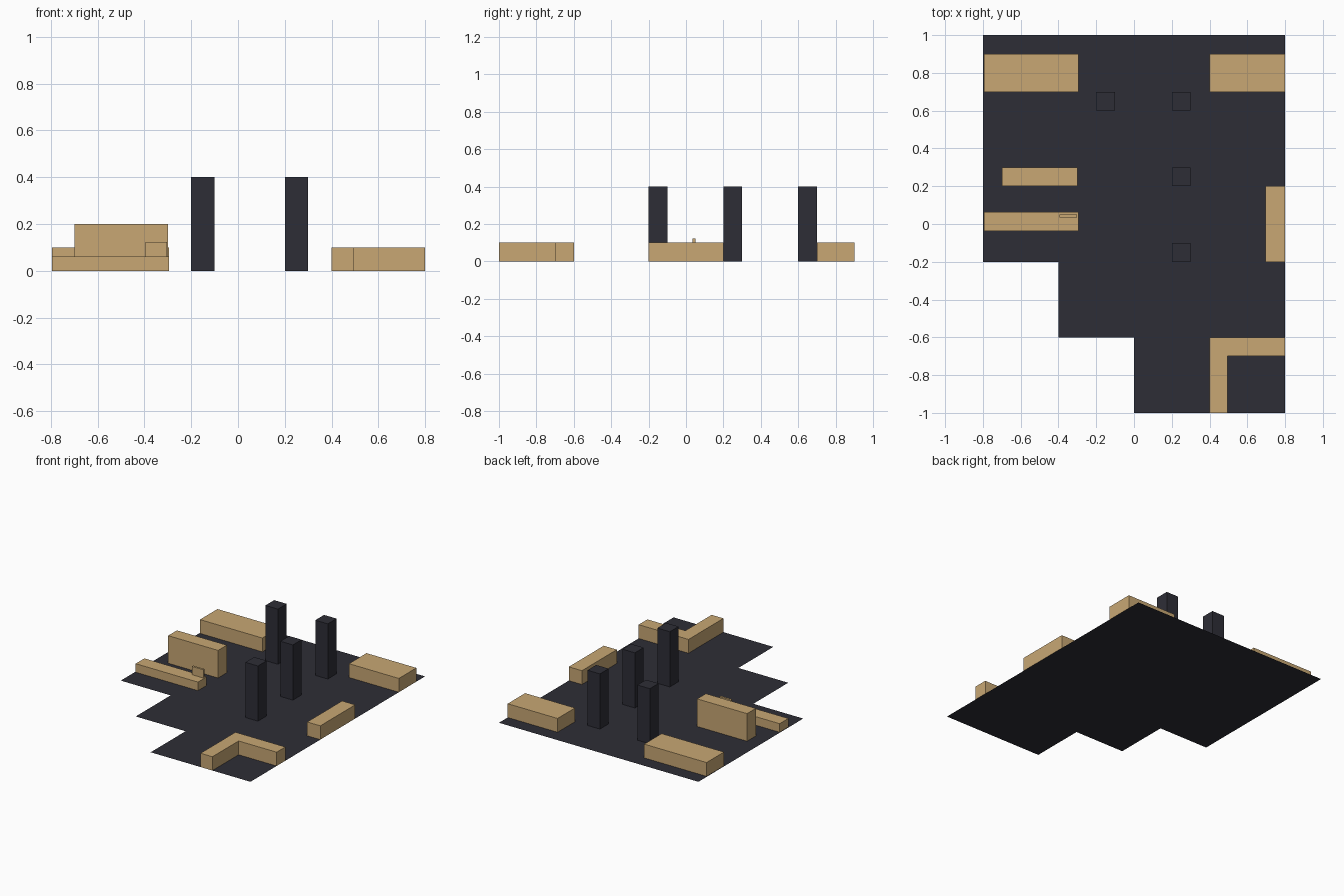
import bpy
import bmesh

cube = bpy.data.objects.get("Cube")
if cube:
    bpy.data.objects.remove(cube, do_unlink=True)


def make_material(name, colour):
    mat = bpy.data.materials.new(name)
    mat.use_nodes = True
    mat.diffuse_color = colour
    bsdf = next(n for n in mat.node_tree.nodes if n.type == "BSDF_PRINCIPLED")
    bsdf.inputs["Base Color"].default_value = colour
    return mat


charcoal = make_material("charcoal", (0.027, 0.027, 0.037, 1))
tan = make_material("tan wood", (0.58, 0.39, 0.175, 1))


def prism(name, outline, mat, height=0, base=0):
    """Counter-clockwise outline raised to a height; open where it rests."""
    bm = bmesh.new()
    face = bm.faces.new([bm.verts.new((x, y, base)) for x, y in outline])
    if height:
        new = bmesh.ops.extrude_face_region(bm, geom=[face])["geom"]
        top = [v for v in new if isinstance(v, bmesh.types.BMVert)]
        bmesh.ops.translate(bm, verts=top, vec=(0, 0, height))
        under = [f for f in bm.faces if all(v.co.z == bm.verts[:][0].co.z for v in f.verts)
                 and all(v not in top for v in f.verts)]
        bmesh.ops.delete(bm, geom=under, context="FACES_ONLY")
    mesh = bpy.data.meshes.new(name)
    bm.to_mesh(mesh)
    bm.free()
    mesh.materials.append(mat)
    obj = bpy.data.objects.new(name, mesh)
    bpy.context.collection.objects.link(obj)
    return obj


def block(name, x0, x1, y0, y1, mat, height, base=0):
    return prism(name, [(x0, y0), (x1, y0), (x1, y1), (x0, y1)], mat, height, base)


# Stepped floor sheet
prism("floor", [(-0.8, 1), (-0.8, -0.2), (-0.4, -0.2), (-0.4, -0.6),
                (0, -0.6), (0, -1), (0.8, -1), (0.8, 1)], charcoal)

# Square pillars
for i, (x, y) in enumerate([(-0.2, 0.6), (0.2, 0.6), (0.2, 0.2), (0.2, -0.2)]):
    block(f"pillar_{i + 1}", x, x + 0.1, y, y + 0.1, charcoal, 0.4)

# Counters along the edges
block("back_right_counter", -0.795, -0.295, 0.7, 0.9, tan, 0.1)
block("back_left_counter", 0.4, 0.8, 0.7, 0.9, tan, 0.1)
block("side_counter", 0.695, 0.8, -0.2, 0.2, tan, 0.1)

# Corner counter with an L-shaped plan
prism("corner_counter", [(0.4, -1), (0.495, -1), (0.495, -0.7),
                         (0.8, -0.7), (0.8, -0.6), (0.4, -0.6)], tan, 0.1)

# Tall cabinet with a low desk and a small screen before it
block("tall_cabinet", -0.7, -0.3, 0.2, 0.3, tan, 0.2)
block("low_desk", -0.795, -0.295, -0.037, 0.063, tan, 0.062)
block("desk_screen", -0.395, -0.303, 0.035, 0.05, tan, 0.06, 0.062)
